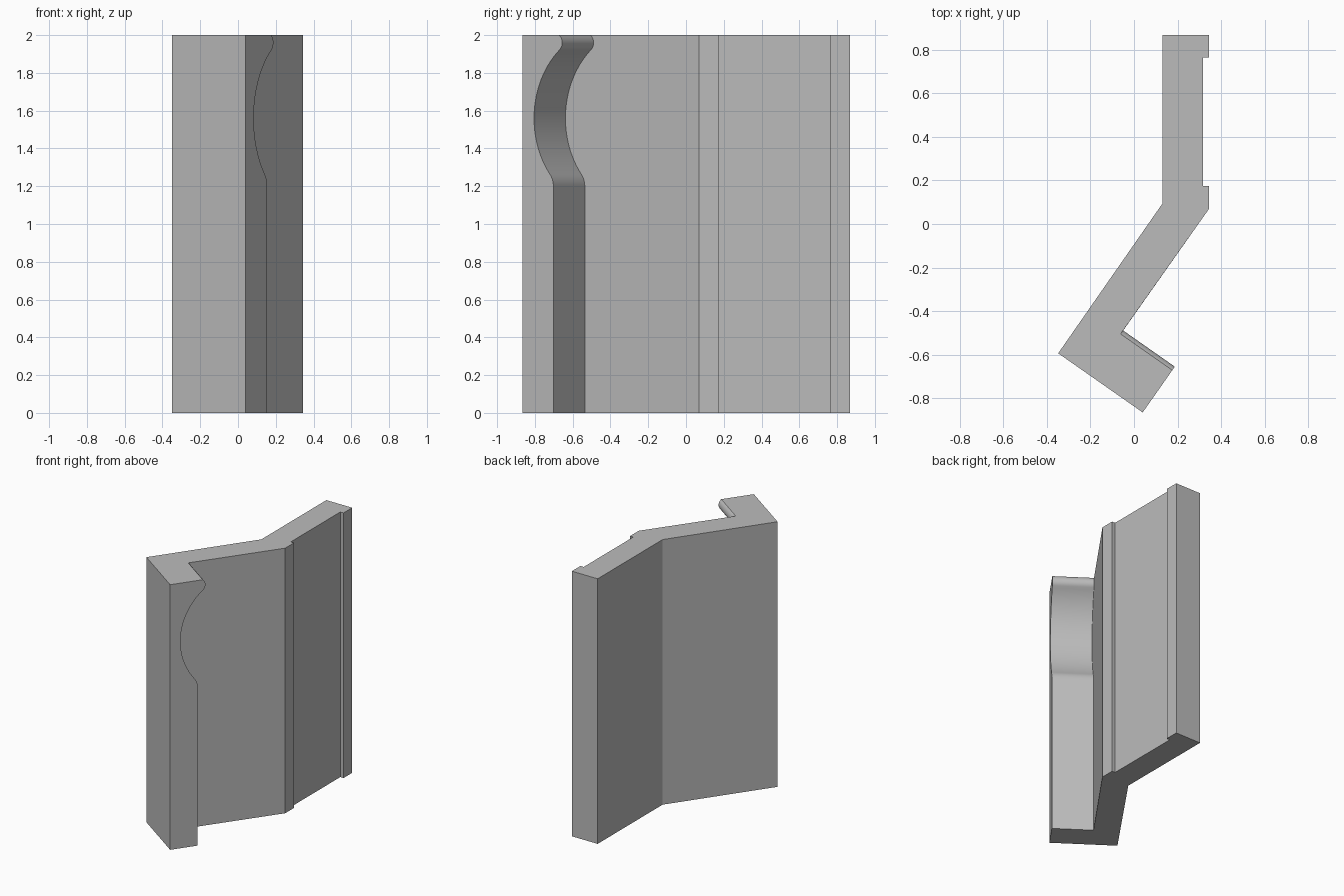
import bpy, bmesh, math
from mathutils import Vector

cube = bpy.data.objects.get("Cube")
if cube:
    bpy.data.objects.remove(cube, do_unlink=True)

HEIGHT = 2.0
ANGLE = math.radians(35)
ALONG = Vector((math.sin(ANGLE), math.cos(ANGLE)))     # along the slanted panel
ACROSS = Vector((math.cos(ANGLE), -math.sin(ANGLE)))   # through its thickness
CORNER = Vector((0.04, -0.866))                        # front corner of the lip
LIP_WIDTH, FOOT_WIDTH = 0.29, 0.474


def arc(t, z, radius, start, end, steps):
    """Points on an arc in the lip's depth/height plane, angles in degrees."""
    angles = [math.radians(start + (end - start) * i / steps) for i in range(steps + 1)]
    return [(t + radius * math.cos(a), z + radius * math.sin(a)) for a in angles]


# Lip edge: straight foot, soft shoulder, wide hollow, rounded tip
hollow_t, hollow_z, hollow_r = 0.555, 1.56, 0.48
shoulder = math.degrees(math.atan2(0.36, 0.455))
tip = math.degrees(math.atan2(0.40, 0.348))
profile = [(0.2, 0.0)]
profile += arc(0.1, 1.2, 0.1, 0, shoulder, 8)
profile += arc(hollow_t, hollow_z, hollow_r, 180 + shoulder, 180 - tip, 40)[1:]
profile += arc(0.207, 1.96, 0.05, -tip, 53, 10)[1:]
profile[-1] = (profile[-1][0], HEIGHT)

bm = bmesh.new()


def straight_column(p):
    return [bm.verts.new((p[0], p[1], z)) for z in (0, HEIGHT)]


def curved_column(inset):
    points = [(CORNER - ACROSS * inset + ALONG * t, z) for t, z in profile]
    return [bm.verts.new((p.x, p.y, z)) for p, z in points]


# Plan outline as vertical columns, counter-clockwise from the front corner
columns = [straight_column(CORNER), curved_column(0), curved_column(LIP_WIDTH)]
for p in [(0.345, 0.07), (0.345, 0.175), (0.318, 0.175), (0.318, 0.765),
          (0.345, 0.765), (0.345, 0.868), (0.13, 0.868), (0.13, 0.093),
          CORNER - ACROSS * FOOT_WIDTH]:
    columns.append(straight_column(p))

# Walls between neighbouring columns
for a, b in zip(columns, columns[1:] + columns[:1]):
    if len(a) == len(b):
        for i in range(len(a) - 1):
            bm.faces.new((a[i], b[i], b[i + 1], a[i + 1]))
    else:
        bm.faces.new(a[::-1] + b)

# End caps
bm.faces.new([c[-1] for c in columns])
bm.faces.new([c[0] for c in reversed(columns)])
bmesh.ops.recalc_face_normals(bm, faces=bm.faces)

mesh = bpy.data.meshes.new("angled_panel_with_lip")
bm.to_mesh(mesh)
bm.free()
panel = bpy.data.objects.new("angled_panel_with_lip", mesh)
bpy.context.collection.objects.link(panel)

# Plain grey finish
grey = bpy.data.materials.new("plain_grey")
grey.use_nodes = True
colour = (0.5, 0.5, 0.5, 1.0)
grey.diffuse_color = colour
grey.node_tree.nodes["Principled BSDF"].inputs["Base Color"].default_value = colour
mesh.materials.append(grey)

bpy.ops.object.select_all(action="DESELECT")
panel.select_set(True)
bpy.context.view_layer.objects.active = panel
bpy.ops.object.shade_smooth_by_angle(angle=math.radians(30))
